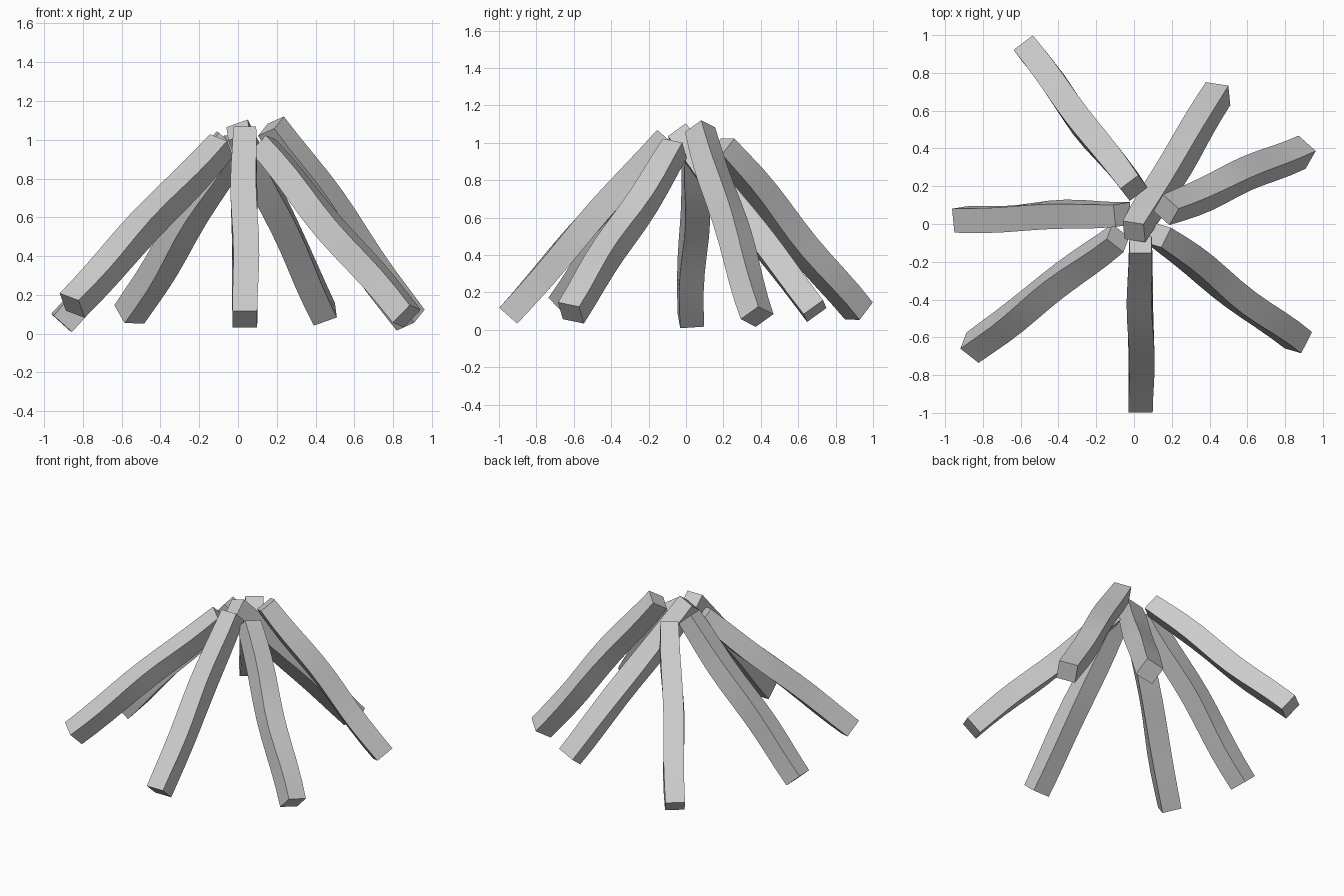
import bpy, bmesh, math
from mathutils import Vector

if "Cube" in bpy.data.objects:
    bpy.data.objects.remove(bpy.data.objects["Cube"])

SEGMENTS = 10

def log(name, foot, tip, edge, sway, phase, width=0.128):
    """Square hewn log from foot to tip; edge is one side direction of its section."""
    foot, tip = Vector(foot), Vector(tip)
    axis = (tip - foot).normalized()
    u = Vector(edge)
    u = (u - axis * u.dot(axis)).normalized()
    v = axis.cross(u)
    bm = bmesh.new()
    rings = []
    for i in range(SEGMENTS + 1):
        t = i / SEGMENTS
        fade = math.sin(math.pi * t)
        c = foot.lerp(tip, t) + fade * sway * (u * math.sin(2 * math.pi * t + phase)
                                               + v * math.cos(2 * math.pi * t + phase))
        a = math.radians(4) * math.sin(2 * math.pi * t + phase) * fade
        p = u * math.cos(a) + v * math.sin(a)
        q = axis.cross(p)
        h = width / 2 * (1 + 0.05 * fade - 0.08 * t ** 6)
        rings.append([bm.verts.new(c + p * x * h + q * y * h)
                      for x, y in ((-1, -1), (1, -1), (1, 1), (-1, 1))])
    for r, s in zip(rings, rings[1:]):
        for k in range(4):
            n = (k + 1) % 4
            bm.faces.new((r[k], r[n], s[n], s[k]))
    bm.faces.new(rings[0][::-1])
    bm.faces.new(rings[-1])
    mesh = bpy.data.meshes.new(name)
    bm.to_mesh(mesh)
    bm.free()
    ob = bpy.data.objects.new(name, mesh)
    bpy.context.collection.objects.link(ob)
    bpy.ops.object.select_all(action='DESELECT')
    ob.select_set(True)
    bpy.context.view_layer.objects.active = ob
    bpy.ops.object.shade_smooth_by_angle(angle=math.radians(30))

# Seven logs leaning together
log("front_log", (.035, -.95, .075), (.035, -.11, 1.03), (1, 0, 0), .006, 0)
log("front_left_log", (-.855, -.655, .145), (-.085, -.075, .97), (.10, -.07, -.03), .008, 1)
log("front_right_log", (.87, -.615, .09), (.13, -.06, .97), (.06, .10, -.03), .012, 2.5)
log("left_log", (-.91, .025, .055), (-.06, .05, 1.0), (-.05, 1, .12), .012, 4)
log("right_log", (.89, .38, .07), (.17, .075, 1.07), (.09, -.08, .04), .012, 3)
log("back_right_log", (.445, .69, .10), (0, -.04, 1.05), (.12, -.017, .04), .006, 5)
log("back_left_log", (-.56, .925, .10), (0, .19, .98), (.8, .6, 0), .012, 1.5)
